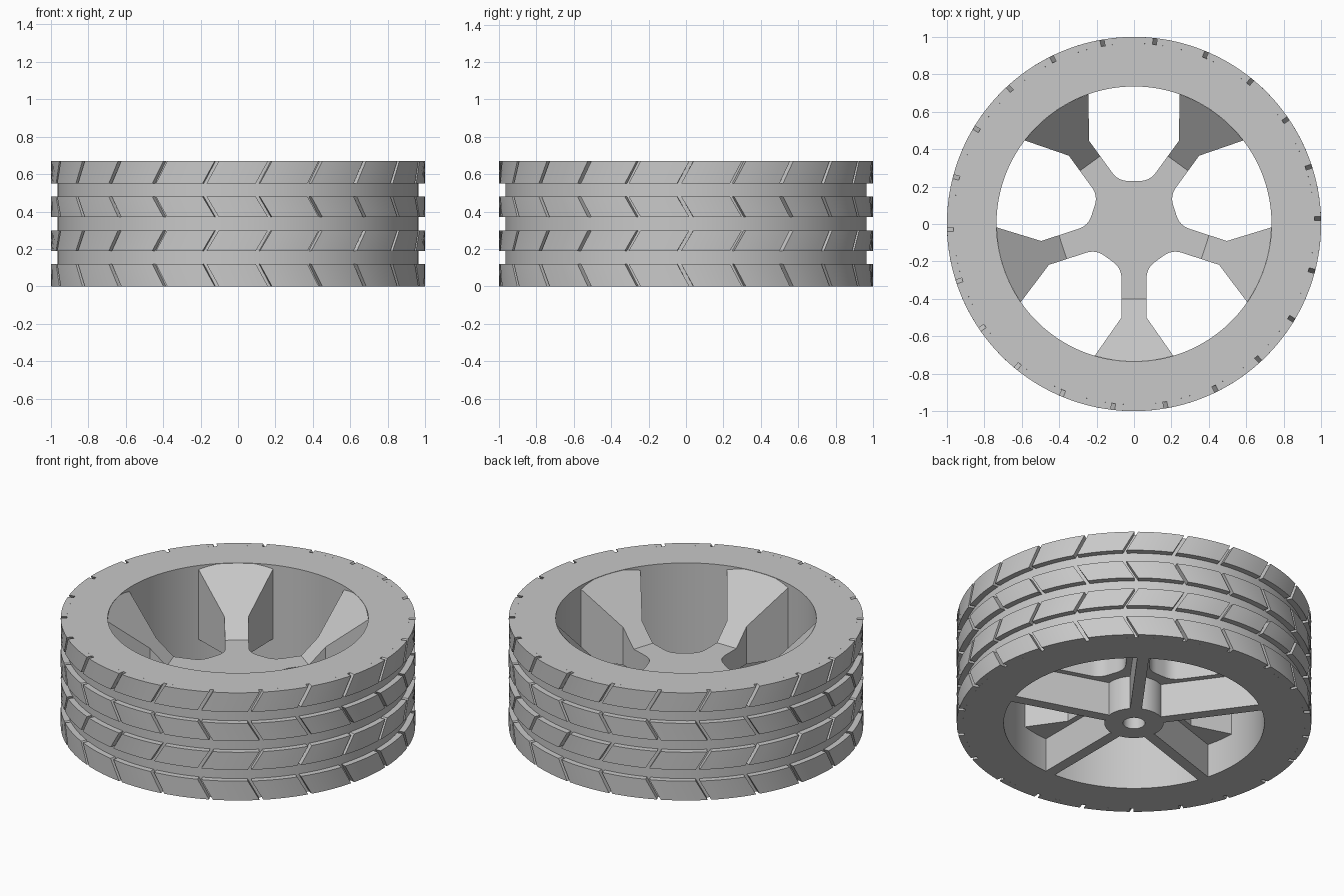
import bpy
import bmesh
from math import sin, cos, pi, radians, sqrt

cube = bpy.data.objects.get("Cube")
if cube:
    bpy.data.objects.remove(cube, do_unlink=True)

HEIGHT = 0.67
BORE, GROOVE, OUTER = 0.735, 0.965, 1.0
PLATE_LOW, PLATE_TOP = 0.21, 0.345
HALF = 0.067
SPOKES = [radians(-90 + 72 * i) for i in range(5)]

grey = bpy.data.materials.new("light_grey")
grey.use_nodes = True
grey.diffuse_color = (0.58, 0.58, 0.58, 1)
grey.node_tree.nodes["Principled BSDF"].inputs["Base Color"].default_value = (0.58, 0.58, 0.58, 1)


def finish(name, bm):
    bmesh.ops.recalc_face_normals(bm, faces=bm.faces)
    mesh = bpy.data.meshes.new(name)
    bm.to_mesh(mesh)
    bm.free()
    mesh.materials.append(grey)
    obj = bpy.data.objects.new(name, mesh)
    bpy.context.collection.objects.link(obj)
    bpy.ops.object.select_all(action='DESELECT')
    obj.select_set(True)
    bpy.context.view_layer.objects.active = obj
    bpy.ops.object.shade_smooth_by_angle(angle=radians(25))
    return obj


def skin(bm, sections, closed):
    """Join equal vertex loops into a tube, capped when open."""
    loops = [[bm.verts.new(p) for p in s] for s in sections]
    n = len(loops[0])
    for i in range(len(loops) if closed else len(loops) - 1):
        a, b = loops[i], loops[(i + 1) % len(loops)]
        for j in range(n):
            k = (j + 1) % n
            bm.faces.new((a[j], a[k], b[k], b[j]))
    if not closed:
        bm.faces.new(loops[0])
        bm.faces.new(loops[-1])


def ring(name, inner, outer, low, high, steps):
    bm = bmesh.new()
    profile = [(inner, low), (outer, low), (outer, high), (inner, high)]
    angles = [2 * pi * i / steps for i in range(steps)]
    skin(bm, [[(r * cos(a), r * sin(a), z) for r, z in profile] for a in angles], True)
    return finish(name, bm)


def prism(bm, outline, low, top, angle):
    """Extrude a plan outline up to a height rule, then turn it about z."""
    c, s = cos(angle), sin(angle)
    turned = [(x * c - y * s, x * s + y * c) for x, y in outline]
    skin(bm, [[(x, y, low) for x, y in turned],
              [(x, y, top(p[0])) for (x, y), p in zip(turned, outline)]], False)


# Tyre body
ring("tyre_body", BORE, GROOVE, 0, HEIGHT, 132)

# Tread rows: blocks parted by slanted slits, the slant alternating per row
COUNT, PARTS = 22, 6
PITCH = 2 * pi / COUNT
SLIT = 0.022
SLANT = radians(3.8)
PHASE = radians(-96.5)
rows = [(0, 0.12, -1), (0.19, 0.30, 1), (0.37, 0.48, -1), (0.55, HEIGHT, 1)]
for number, (low, high, lean) in enumerate(rows, 1):
    bm = bmesh.new()
    low_shift = -SLANT if lean > 0 else 0
    high_shift = 0 if lean > 0 else -SLANT
    corners = [(GROOVE, low, low_shift), (OUTER, low, low_shift),
               (OUTER, high, high_shift), (GROOVE, high, high_shift)]
    for i in range(COUNT):
        start = PHASE + i * PITCH + SLIT / 2
        sections = []
        for j in range(PARTS + 1):
            a = start + (PITCH - SLIT) * j / PARTS
            sections.append([(r * cos(a + d), r * sin(a + d), z) for r, z, d in corners])
        skin(bm, sections, False)
    finish(f"tread_row_{number}", bm)

# Hub plate: five arms with rounded corners between them
side = radians(54)
edge = 0.23
corner = (edge, (edge * cos(side) - HALF) / sin(side))
tangent = 0.055
quarter = []
for i in range(7):
    t = i / 6
    u = edge + t * t * tangent * sin(side)
    v = corner[1] - (1 - t) ** 2 * tangent + t * t * tangent * cos(side)
    quarter.append((u, v))
outline = []
for a in SPOKES:
    for y in (-HALF, HALF):
        outline.append((0.4 * cos(a) - y * sin(a), 0.4 * sin(a) + y * cos(a)))
    w = a + radians(36)
    for u, v in [(u, -v) for u, v in reversed(quarter)] + quarter:
        outline.append((u * cos(w) - v * sin(w), u * sin(w) + v * cos(w)))
bm = bmesh.new()
prism(bm, outline, PLATE_LOW, lambda x: PLATE_TOP, 0)
finish("hub_plate", bm)


# Spokes: flared arms rising from the hub plate to the rim edge
def slope(x):
    return min(HEIGHT - 0.002, PLATE_TOP + (x - 0.4) * 0.985)


FLARE = 0.21
arc = [FLARE * (i / 4 - 1) for i in range(9)]
arm = [(0.4, -HALF), (0.5, -HALF)]
arm += [(sqrt(BORE ** 2 - y * y), y) for y in arc]
arm += [(0.5, HALF), (0.4, HALF)]
for number, a in enumerate(SPOKES, 1):
    bm = bmesh.new()
    prism(bm, arm, PLATE_LOW, slope, a)
    finish(f"spoke_{number}", bm)

# Ribs under the spokes
rib = [(0.165, -0.033), (BORE, -0.033), (BORE, 0.033), (0.165, 0.033)]
for number, a in enumerate(SPOKES, 1):
    bm = bmesh.new()
    prism(bm, rib, 0, lambda x: PLATE_LOW, a)
    finish(f"rib_{number}", bm)

# Hub boss with the axle hole
ring("hub_boss", 0.062, 0.167, 0, PLATE_LOW, 48)
